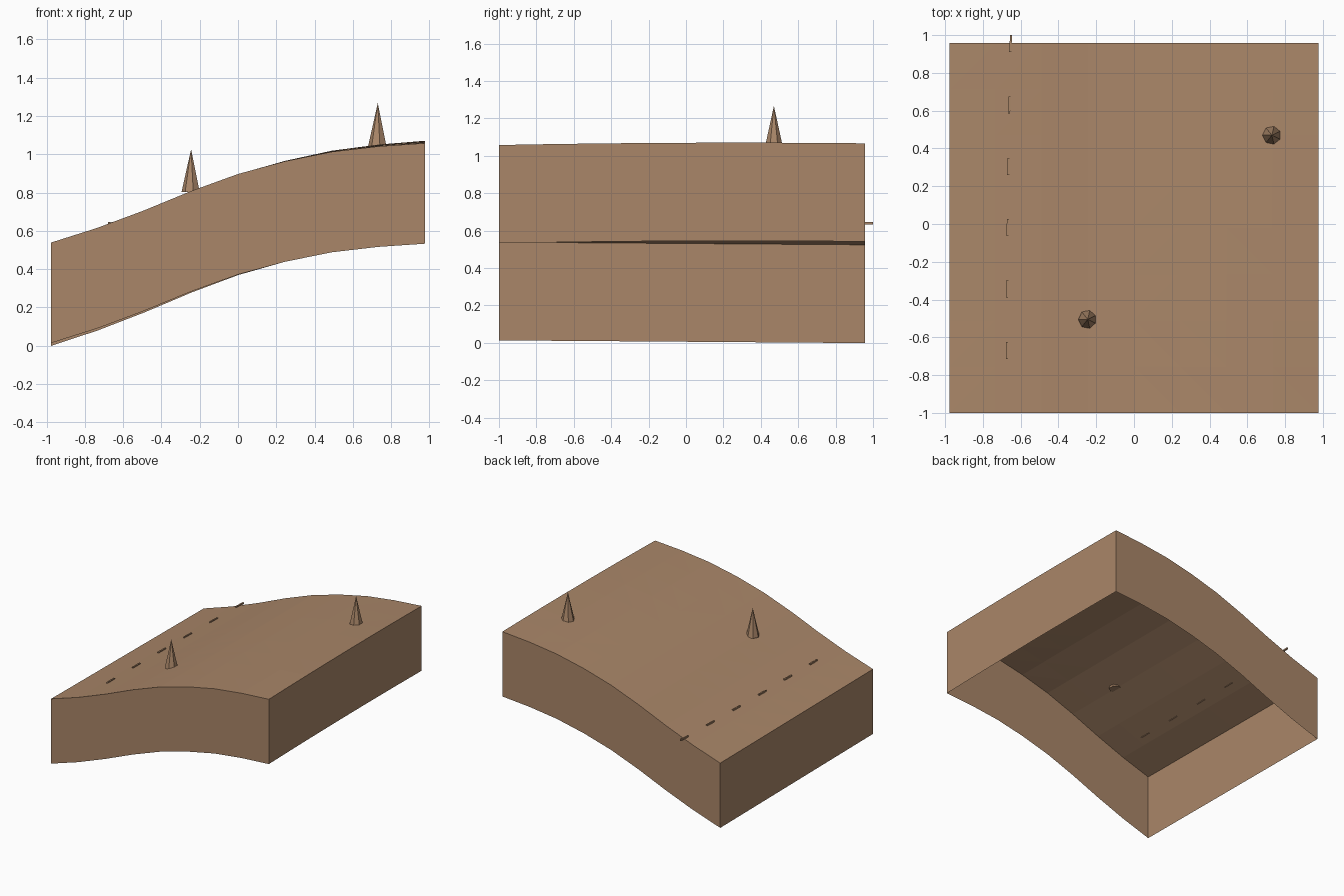
import bpy
import bmesh
import math

cube = bpy.data.objects.get("Cube")
if cube:
    bpy.data.objects.remove(cube)

earth = bpy.data.materials.new("earth brown")
earth.use_nodes = True
colour = (0.40, 0.24, 0.14, 1)
earth.diffuse_color = colour
earth.node_tree.nodes["Principled BSDF"].inputs["Base Color"].default_value = colour

STEPS = 8
X_HALF, Y_MIN, Y_MAX, DEPTH = 0.977, -1.0, 0.957, 0.525
# Slope profile, evenly spaced from low side to high side
SLOPE = [0.531, 0.61, 0.703, 0.805, 0.895, 0.963, 1.014, 1.044, 1.062]


def height(x, y):
    """Ground height: the slope plus a gentle swell."""
    t = min(max((x + X_HALF) / (2 * X_HALF) * STEPS, 0), STEPS - 0.001)
    i = int(t)
    base = SLOPE[i] + (SLOPE[i + 1] - SLOPE[i]) * (t - i)
    return base + 0.006 * y * (x - 0.25) + 0.008 * max(x, 0) * (1 - y * y)


def finish(name, bm):
    mesh = bpy.data.meshes.new(name)
    bm.to_mesh(mesh)
    bm.free()
    mesh.materials.append(earth)
    obj = bpy.data.objects.new(name, mesh)
    bpy.context.collection.objects.link(obj)
    return obj


# Ground sheet with a skirt hanging from its border, open below
bm = bmesh.new()
bmesh.ops.create_grid(bm, x_segments=STEPS, y_segments=STEPS, size=1)
for v in bm.verts:
    v.co.x *= X_HALF
    v.co.y = Y_MIN + (v.co.y + 1) / 2 * (Y_MAX - Y_MIN)
    v.co.z = height(v.co.x, v.co.y)
bmesh.ops.triangulate(bm, faces=bm.faces[:])
border = [e for e in bm.edges if e.is_boundary]
skirt = bmesh.ops.extrude_edge_only(bm, edges=border)["geom"]
for v in skirt:
    if isinstance(v, bmesh.types.BMVert):
        v.co.z -= DEPTH
bmesh.ops.recalc_face_normals(bm, faces=bm.faces[:])
top = max(bm.faces, key=lambda f: f.calc_center_median().z)
if top.normal.z < 0:
    bmesh.ops.reverse_faces(bm, faces=bm.faces[:])
finish("ground_block", bm)

# Two pointed trees
for name, x, y, z in (("tree_front", -0.245, -0.505, 0.802),
                      ("tree_back", 0.73, 0.47, 1.043)):
    bm = bmesh.new()
    bmesh.ops.create_cone(bm, cap_ends=True, segments=7, radius1=0.05,
                          radius2=0, depth=0.224)
    tree = finish(name, bm)
    tree.location = (x, y, z + 0.112)
    tree.rotation_euler.z = math.pi / 2

# Row of road dashes along the low side
for i in range(6):
    x = -0.673 + 0.0006 * i * i + 0.001 * i
    y = -0.669 + 0.3248 * i
    bm = bmesh.new()
    bmesh.ops.create_cube(bm, size=1)
    bmesh.ops.scale(bm, verts=bm.verts, vec=(0.011, 0.09, 0.012))
    dash = finish(f"road_dash_{i + 1}", bm)
    dash.location = (x, y, height(x, y) + 0.004)
    dash.rotation_euler.z = -0.01 * i
